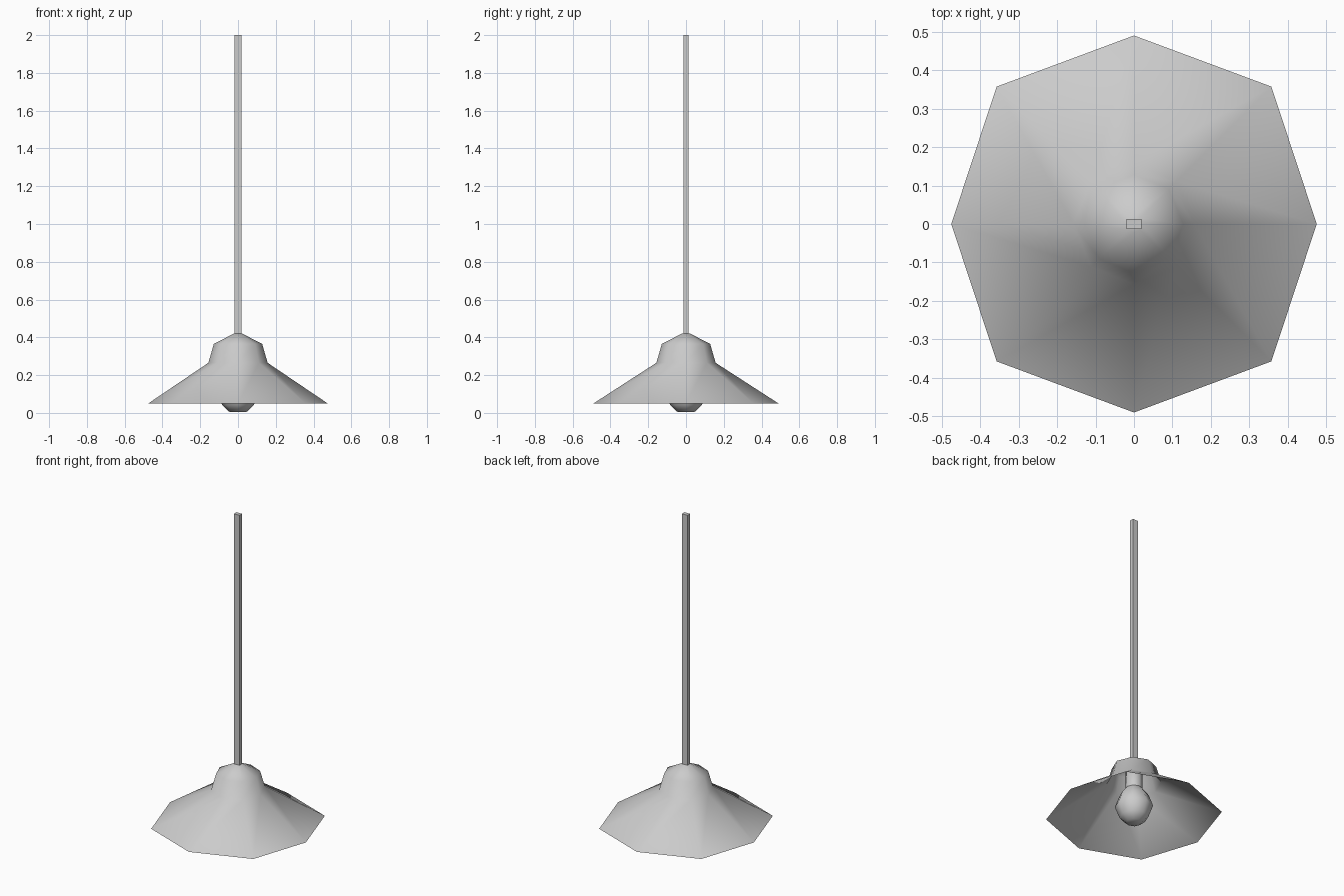
import bpy
import bmesh
from math import cos, sin, pi

cube = bpy.data.objects.get("Cube")
if cube:
    bpy.data.objects.remove(cube, do_unlink=True)

# One plain grey for the whole lamp
grey = bpy.data.materials.new("light grey")
grey.use_nodes = True
colour = (0.6, 0.6, 0.6, 1)
grey.diffuse_color = colour
grey.node_tree.nodes["Principled BSDF"].inputs["Base Color"].default_value = colour

SIDES = 8


def add_object(name, bm):
    mesh = bpy.data.meshes.new(name)
    bm.to_mesh(mesh)
    bm.free()
    mesh.materials.append(grey)
    obj = bpy.data.objects.new(name, mesh)
    bpy.context.collection.objects.link(obj)
    return obj


def lathe(name, profile, cap_first=False, cap_last=False):
    """Revolve (x radius, diagonal radius, y radius, z) rings, listed bottom to top."""
    bm = bmesh.new()
    rings = []
    for rx, rd, ry, z in profile:
        ring = []
        for i in range(SIDES):
            a = 2 * pi * i / SIDES
            r = rd if i % 2 else (ry if i % 4 == 2 else rx)
            ring.append(bm.verts.new((r * cos(a), r * sin(a), z)))
        rings.append(ring)
    for low, high in zip(rings, rings[1:]):
        for i in range(SIDES):
            j = (i + 1) % SIDES
            bm.faces.new((low[i], low[j], high[j], high[i]))
    if cap_first:
        bm.faces.new(rings[0][::-1])
    if cap_last:
        bm.faces.new(rings[-1])
    for face in bm.faces:
        face.smooth = True
    return add_object(name, bm)


def round_profile(points):
    return [(r, r, r, z) for r, z in points]


# Open octagonal shade with a domed neck
lathe("shade", [(0.475, 0.505, 0.49, 0.05)] + round_profile(
    [(0.157, 0.265), (0.128, 0.365), (0.022, 0.42)]), cap_last=True)

# Bulb with its narrow neck running up into the dome
lathe("bulb", round_profile(
    [(0.045, 0.005), (0.083, 0.04), (0.11, 0.11), (0.085, 0.18), (0.05, 0.225)]),
    cap_first=True)
lathe("bulb_socket", round_profile([(0.05, 0.225), (0.05, 0.38)]), cap_last=True)

# Flat-sided hanging rod
bm = bmesh.new()
bmesh.ops.create_cube(bm, size=1)
for v in bm.verts:
    v.co = (v.co.x * 0.038, v.co.y * 0.026, 1.2 + v.co.z * 1.6)
add_object("rod", bm)
